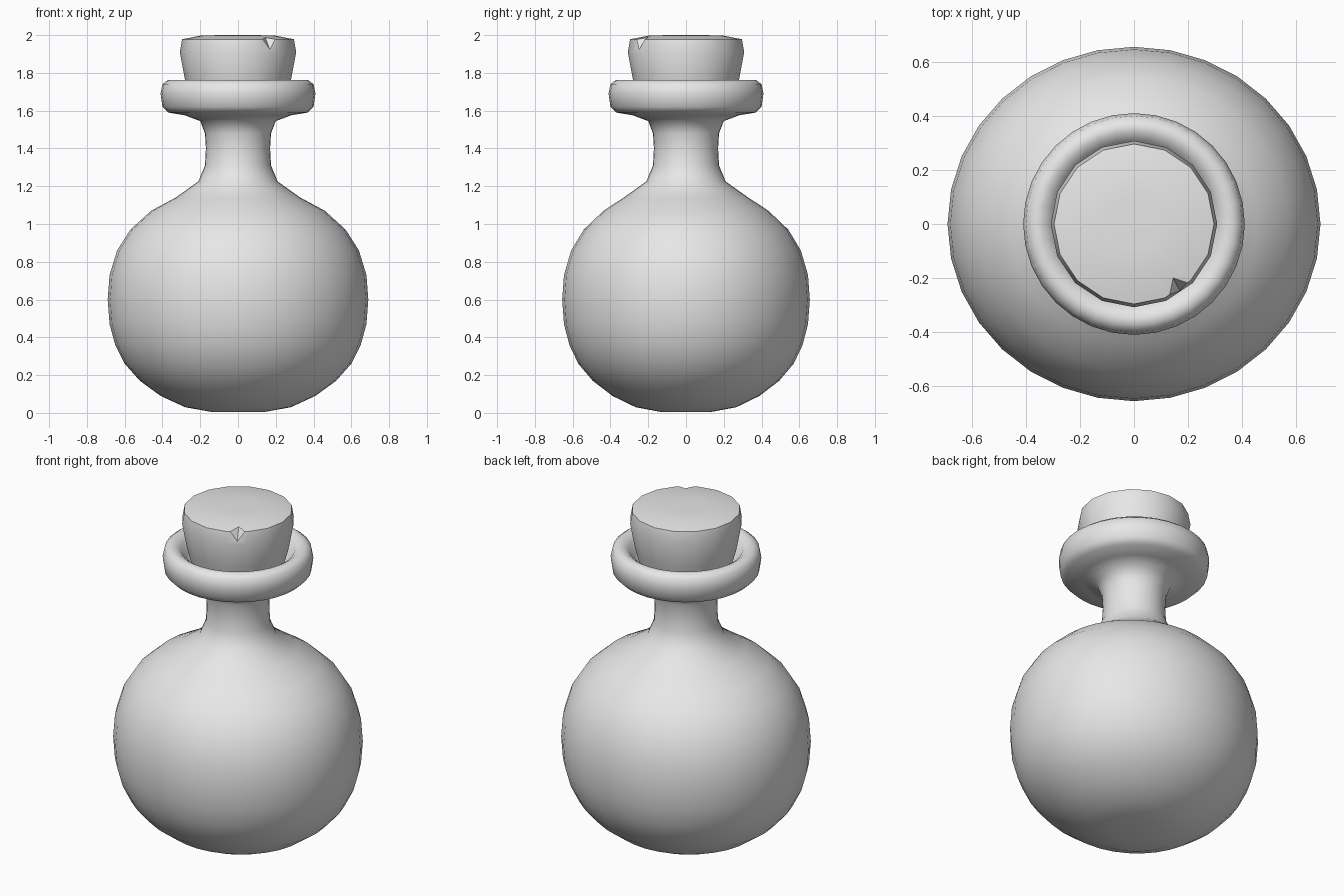
import bpy
import bmesh
from math import pi, sin, cos, radians
from mathutils import Vector

old = bpy.data.objects.get("Cube")
if old:
    bpy.data.objects.remove(old, do_unlink=True)

grey = bpy.data.materials.new("plain grey")
grey.use_nodes = True
grey.diffuse_color = (0.8, 0.8, 0.8, 1)
grey.node_tree.nodes["Principled BSDF"].inputs["Base Color"].default_value = (0.8, 0.8, 0.8, 1)


def add_object(name, bm):
    bmesh.ops.recalc_face_normals(bm, faces=bm.faces)
    mesh = bpy.data.meshes.new(name)
    bm.to_mesh(mesh)
    bm.free()
    mesh.materials.append(grey)
    obj = bpy.data.objects.new(name, mesh)
    bpy.context.collection.objects.link(obj)
    return obj


def lathe(name, profile, sides, depth=lambda z: 1):
    """Turn (radius, height) points round z; depth scales y by height."""
    bm = bmesh.new()
    rings = []
    for r, z in profile:
        turns = [2 * pi * i / sides for i in range(sides)]
        rings.append([bm.verts.new((r * cos(a), r * sin(a) * depth(z), z)) for a in turns])
    for low, high in zip(rings, rings[1:]):
        for i in range(sides):
            j = (i + 1) % sides
            bm.faces.new((low[i], low[j], high[j], high[i]))
    bm.faces.new(rings[0])
    bm.faces.new(rings[-1])
    return add_object(name, bm)


def smooth(obj, angle):
    bpy.ops.object.select_all(action='DESELECT')
    obj.select_set(True)
    bpy.context.view_layer.objects.active = obj
    bpy.ops.object.shade_smooth_by_angle(angle=radians(angle))


# Bottle: round belly, narrow neck and thick rolled lip
belly = [(0.14, 0.005), (0.28, 0.03), (0.41, 0.09), (0.52, 0.17), (0.6, 0.26), (0.65, 0.36),
         (0.68, 0.47), (0.69, 0.6), (0.68, 0.73), (0.64, 0.86), (0.57, 0.97), (0.46, 1.07)]
neck = [(0.33, 1.14), (0.21, 1.225), (0.175, 1.31), (0.17, 1.4), (0.175, 1.48), (0.2, 1.545)]
lip = [(0.28, 1.575), (0.37, 1.59), (0.4, 1.62), (0.41, 1.69), (0.4, 1.74), (0.37, 1.763),
       (0.34, 1.76), (0.31, 1.74), (0.28, 1.69), (0.24, 1.64)]
bottle = lathe("bottle", belly + neck + lip, 32, lambda z: 0.95 if z < 1.1 else 1)
smooth(bottle, 60)

# Cork: tapered stopper with a gently domed top
cork = lathe("cork", [(0.25, 1.65), (0.28, 1.76), (0.308, 1.91), (0.296, 1.978),
                      (0.2, 1.997), (0.1, 2.0)], 16)

# Chip cut from the front edge of the cork
inner, bottom = Vector((0.14, -0.19, 2.0)), Vector((0.17, -0.25, 1.92))
left, right = Vector((0.215, -0.22, 1.98)), Vector((0.125, -0.28, 1.98))
mid = (inner + bottom) / 2
bm = bmesh.new()
corners = [bm.verts.new(mid + (p - mid) * s) for p, s in
           ((inner, 1.6), (bottom, 1.6), (left, 1.8), (right, 1.8))]
for skip in corners:
    bm.faces.new([c for c in corners if c != skip])
cutter = add_object("chip_cutter", bm)
cutter.hide_render = True

chip = cork.modifiers.new("chip", 'BOOLEAN')
chip.operation = 'DIFFERENCE'
chip.solver = 'EXACT'
chip.object = cutter
bpy.context.view_layer.objects.active = cork
bpy.ops.object.select_all(action='DESELECT')
cork.select_set(True)
bpy.ops.object.modifier_apply(modifier="chip")
bpy.data.objects.remove(cutter, do_unlink=True)
smooth(cork, 35)
